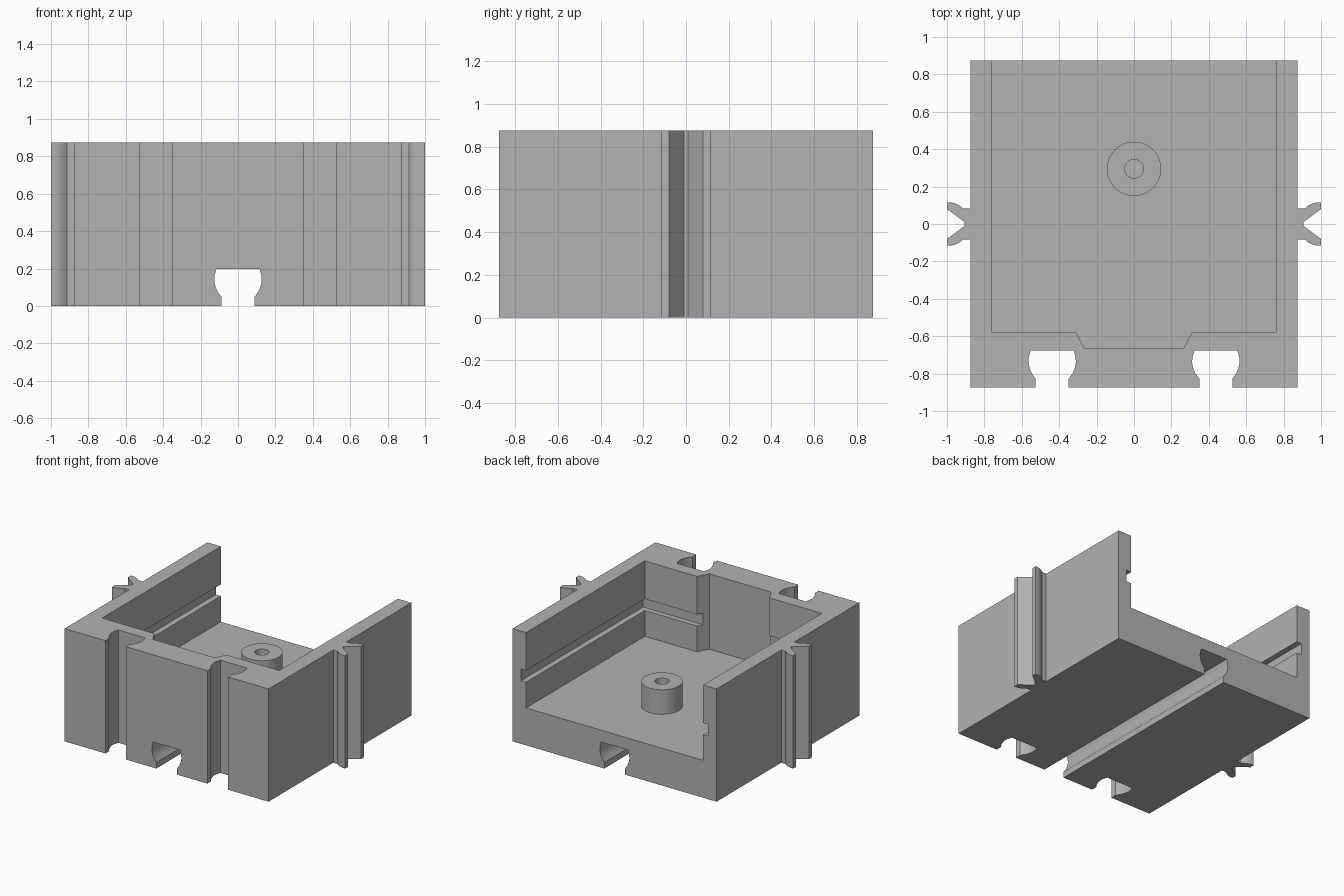
import bpy, bmesh, math
from mathutils import Matrix

cube = bpy.data.objects.get("Cube")
if cube:
    bpy.data.objects.remove(cube, do_unlink=True)

grey = bpy.data.materials.new("plain_grey")
grey.use_nodes = True
colour = (0.45, 0.45, 0.45, 1)
grey.diffuse_color = colour
grey.node_tree.nodes["Principled BSDF"].inputs["Base Color"].default_value = colour

SIDE = 0.875   # half width, half depth and full height of the block
FLOOR = 0.29


def prism(name, outline, z0, z1, matrix=None):
    """Extrude an xy outline from z0 to z1, then place it."""
    bm = bmesh.new()
    face = bm.faces.new([bm.verts.new((x, y, z0)) for x, y in outline])
    ext = bmesh.ops.extrude_face_region(bm, geom=[face])["geom"]
    top = [v for v in ext if isinstance(v, bmesh.types.BMVert)]
    bmesh.ops.translate(bm, verts=top, vec=(0, 0, z1 - z0))
    if matrix:
        bmesh.ops.transform(bm, matrix=matrix, verts=bm.verts)
    bmesh.ops.recalc_face_normals(bm, faces=bm.faces)
    mesh = bpy.data.meshes.new(name)
    bm.to_mesh(mesh)
    bm.free()
    mesh.materials.append(grey)
    obj = bpy.data.objects.new(name, mesh)
    bpy.context.collection.objects.link(obj)
    return obj


def mirrored(half):
    """Close a half outline given at +x by mirroring it to -x."""
    return half + [(-x, y) for x, y in reversed(half)]


def circle(radius, cy, n=48):
    return [(radius * math.cos(2 * math.pi * i / n),
             cy + radius * math.sin(2 * math.pi * i / n)) for i in range(n)]


def cut(target, cutter):
    mod = target.modifiers.new("cut", "BOOLEAN")
    mod.operation = "DIFFERENCE"
    mod.solver = "EXACT"
    mod.object = cutter
    bpy.context.view_layer.objects.active = target
    bpy.ops.object.modifier_apply(modifier=mod.name)
    bpy.data.objects.remove(cutter, do_unlink=True)


def smooth(obj):
    bpy.ops.object.select_all(action="DESELECT")
    obj.select_set(True)
    bpy.context.view_layer.objects.active = obj
    bpy.ops.object.shade_smooth_by_angle(angle=math.radians(32))


# Block
body = prism("tray_body", mirrored([(SIDE, -SIDE), (SIDE, SIDE)]), 0, SIDE)

# Open cavity with a shallow recess in the front wall
cavity = mirrored([(0.265, -0.665), (0.31, -0.58), (0.76, -0.58), (0.76, 1)])
cut(body, prism("cavity_cutter", cavity, FLOOR, 1))

# Groove around the inner walls
groove = mirrored([(0.803, -0.622), (0.803, 1)])
cut(body, prism("groove_cutter", groove, 0.49, 0.58))

# Keyhole channels: two upright in the front, one along the underside
keyhole = mirrored([(0.088, -0.1), (0.088, 0.047), (0.108, 0.075), (0.121, 0.105),
                    (0.127, 0.135), (0.125, 0.165), (0.115, 0.198)])
for x in (-0.4375, 0.4375):
    cut(body, prism("front_channel_cutter", keyhole, -0.1, 1,
                    Matrix.Translation((x, -SIDE, 0))))
cut(body, prism("bottom_channel_cutter", keyhole, -1, 1,
                Matrix.Rotation(math.pi / 2, 4, "X")))
smooth(body)

# Hollow boss on the floor
boss = prism("screw_boss", circle(0.145, 0.295), FLOOR - 0.01, 0.48)
cut(boss, prism("boss_hole_cutter", circle(0.05, 0.295), FLOOR + 0.002, 1))
smooth(boss)

# Forked clips on both sides
upper = [(0.86, 0.082), (0.913, 0.082), (0.932, 0.098), (0.953, 0.109),
         (0.976, 0.115), (1.0, 0.115), (1.0, 0.08), (0.905, 0.009)]
clip = upper + [(x, -y) for x, y in reversed(upper)]
for name, sign in (("left_clip", 1), ("right_clip", -1)):
    smooth(prism(name, [(sign * x, y) for x, y in clip], 0, SIDE))
